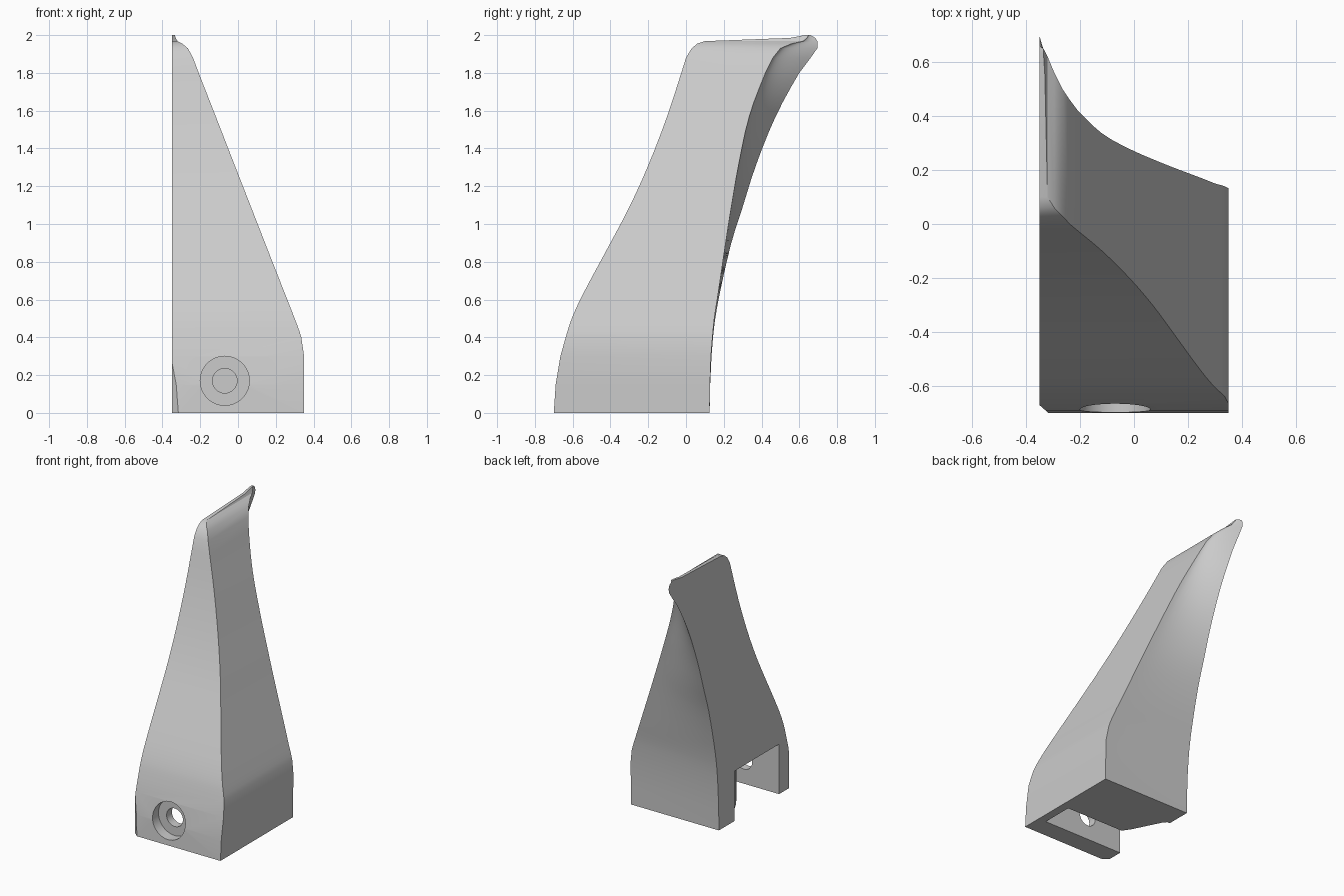
import bpy, bmesh, math
from mathutils import Vector

old = bpy.data.objects.get("Cube")
if old:
    bpy.data.objects.remove(old, do_unlink=True)

grey = bpy.data.materials.new("light_grey")
grey.use_nodes = True
grey.diffuse_color = (0.6, 0.6, 0.6, 1)
grey.node_tree.nodes["Principled BSDF"].inputs["Base Color"].default_value = (0.6, 0.6, 0.6, 1)

LEFT = -0.35     # flat side of the horn
BACK_STEPS = 12

# Rows up the horn: height, front y, sloped side x, back y at slope, back y at flat side
rows = [
    (0, -.70, .35, .125, .125), (.15, -.69, .35, .127, .128),
    (.3, -.665, .35, .132, .135), (.4, -.637, .335, .14, .143),
    (.5, -.605, .30, .15, .155), (.63, -.545, .249, .17, .178),
    (.9, -.4, .143, .21, .24), (1.09, -.3, .069, .24, .3),
    (1.31, -.2, -.017, .278, .37), (1.57, -.1, -.118, .335, .475),
    (1.8, -.025, -.208, .42, .6), (1.88, 0, -.238, .46, .66),
    (1.93, .03, -.265, .5, .695), (1.955, .06, -.295, .56, .697),
    (1.968, .1, -.32, .62, .695), (1.985, .55, -.33, .64, .685),
    (2, .63, -.335, .65, .66),
]


def smooth_rows(table, steps):
    """Add rows between the given ones along a smooth spline."""
    out = []
    for i in range(len(table) - 1):
        a, b, c, d = (Vector(table[max(0, min(k, len(table) - 1))])
                      for k in range(i - 1, i + 3))
        n = steps if 2 < i < 10 else 1
        for k in range(n):
            t = k / n
            h = c[0] - b[0]
            m0 = (c - a) * (h / (c[0] - a[0]))
            m1 = (d - b) * (h / (d[0] - b[0]))
            out.append(b * (2*t**3 - 3*t*t + 1) + m0 * (t**3 - 2*t*t + t)
                       + c * (3*t*t - 2*t**3) + m1 * (t**3 - t*t))
    return out + [Vector(table[-1])]


def make_object(name, bm):
    bmesh.ops.recalc_face_normals(bm, faces=bm.faces)
    mesh = bpy.data.meshes.new(name)
    bm.to_mesh(mesh)
    bm.free()
    mesh.materials.append(grey)
    obj = bpy.data.objects.new(name, mesh)
    bpy.context.collection.objects.link(obj)
    return obj


def loft(name, rings):
    """Skin closed rings of equal length and cap both ends."""
    bm = bmesh.new()
    loops = [[bm.verts.new(p) for p in ring] for ring in rings]
    count = len(loops[0])
    for low, high in zip(loops, loops[1:]):
        for j in range(count):
            k = (j + 1) % count
            bm.faces.new((low[j], low[k], high[k], high[j]))
    bm.faces.new(loops[0][::-1])
    bm.faces.new(loops[-1])
    return name, bm


def cylinder(name, radius, y0, y1):
    rings = [[(-0.07 + radius * math.cos(i * math.tau / 48), y,
               0.17 + radius * math.sin(i * math.tau / 48)) for i in range(48)]
             for y in (y0, y1)]
    return make_object(*loft(name, rings))


# Horn body with a hollowed back flaring to the tip
rings = []
for z, front, side, back_in, back_out in smooth_rows(rows, 3):
    ring = [(LEFT, front, z), (side, front, z)]
    for i in range(BACK_STEPS + 1):
        t = i / BACK_STEPS
        ring.append((side + (LEFT - side) * t,
                     back_in + (back_out - back_in) * t ** 1.5, z))
    rings.append(ring)
name, bm = loft("horn_body", rings)

# Small chamfer on the lower front corner
bmesh.ops.recalc_face_normals(bm, faces=bm.faces)
cut = bmesh.ops.bisect_plane(bm, geom=bm.verts[:] + bm.edges[:] + bm.faces[:],
                             plane_co=(LEFT, -0.67, 0), plane_no=(-0.7, -0.8, 0),
                             clear_outer=True)
rim = [e for e in cut["geom_cut"] if isinstance(e, bmesh.types.BMEdge)]
bmesh.ops.holes_fill(bm, edges=rim)
body = make_object(name, bm)

# Mounting pocket open below and on the flat side, plus a stepped screw hole
outline = [(-.4, -.56), (.29, -.56), (.29, -.33), (-.17, -.33),
           (-.21, -.27), (-.25, -.19), (-.31, -.07), (-.33, -.05), (-.4, -.05)]
pocket = make_object(*loft("pocket_cutter", [[(x, y, z) for x, y in outline]
                                             for z in (-0.1, 0.36)]))
cutters = [pocket,
           cylinder("counterbore_cutter", 0.13, -0.9, -0.62),
           cylinder("screw_hole_cutter", 0.065, -0.8, -0.45)]

bpy.context.view_layer.objects.active = body
body.select_set(True)
for cutter in cutters:
    mod = body.modifiers.new(cutter.name, "BOOLEAN")
    mod.operation = "DIFFERENCE"
    mod.solver = "EXACT"
    mod.object = cutter
    bpy.ops.object.modifier_apply(modifier=mod.name)
    bpy.data.objects.remove(cutter, do_unlink=True)

bpy.ops.object.select_all(action="DESELECT")
body.select_set(True)
bpy.ops.object.shade_smooth_by_angle(angle=math.radians(28))
